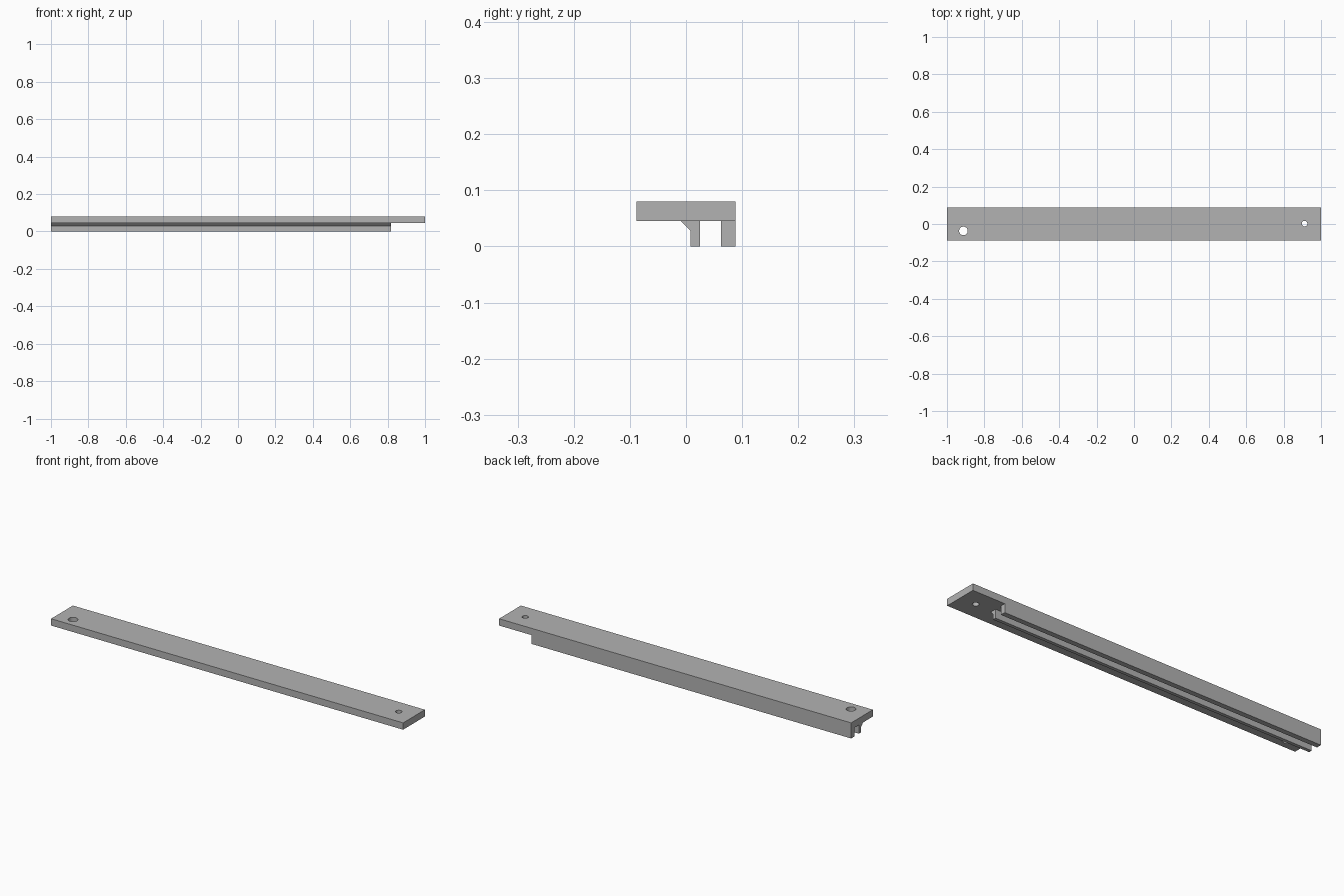
import bpy, bmesh
from mathutils import Matrix

cube = bpy.data.objects.get("Cube")
if cube:
    bpy.data.objects.remove(cube, do_unlink=True)

LEFT, RIGHT, RIB_END = -1.0, 1.0, 0.817
FRONT, BACK = -0.0885, 0.0885
UNDER, TOP = 0.045, 0.08

grey = bpy.data.materials.new("light grey")
grey.use_nodes = True
colour = (0.45, 0.45, 0.45, 1)
grey.diffuse_color = colour
grey.node_tree.nodes["Principled BSDF"].inputs["Base Color"].default_value = colour


def make_object(name, bm):
    bmesh.ops.recalc_face_normals(bm, faces=bm.faces)
    mesh = bpy.data.meshes.new(name)
    bm.to_mesh(mesh)
    bm.free()
    mesh.materials.append(grey)
    obj = bpy.data.objects.new(name, mesh)
    bpy.context.collection.objects.link(obj)
    return obj


def extrude_profile(name, profile, x0, x1):
    """Sweep a (y, z) outline along x."""
    bm = bmesh.new()
    face = bm.faces.new([bm.verts.new((x0, y, z)) for y, z in profile])
    new = bmesh.ops.extrude_face_region(bm, geom=[face])["geom"]
    verts = [v for v in new if isinstance(v, bmesh.types.BMVert)]
    bmesh.ops.translate(bm, verts=verts, vec=(x1 - x0, 0, 0))
    # close the starting end if the extrusion removed it
    if not face.is_valid:
        bmesh.ops.holes_fill(bm, edges=bm.edges)
    return make_object(name, bm)


def box_profile(y0, y1, z0, z1):
    return [(y0, z0), (y1, z0), (y1, z1), (y0, z1)]


def drill(obj, x, y, radius):
    """Cut a round vertical hole through a part."""
    bm = bmesh.new()
    bmesh.ops.create_cone(bm, cap_ends=True, segments=32, radius1=radius,
                          radius2=radius, depth=0.2,
                          matrix=Matrix.Translation((x, y, TOP)))
    cutter = make_object("hole_cutter", bm)
    cutter.hide_render = True
    mod = obj.modifiers.new("hole", "BOOLEAN")
    mod.operation, mod.solver, mod.object = "DIFFERENCE", "EXACT", cutter
    graph = bpy.context.evaluated_depsgraph_get()
    mesh = bpy.data.meshes.new_from_object(obj.evaluated_get(graph))
    obj.modifiers.clear()
    obj.data = mesh
    bpy.data.objects.remove(cutter, do_unlink=True)


# Long flat plate with a hole near each end
plate = extrude_profile("top_plate", box_profile(FRONT, BACK, UNDER, TOP), LEFT, RIGHT)
drill(plate, -0.912, -0.037, 0.023)
drill(plate, 0.912, 0.002, 0.015)

# Back rib, flush with the plate's back edge
extrude_profile("back_rib", box_profile(0.062, BACK, 0, UNDER), LEFT, RIB_END)

# Middle rib with a sloping brace under the plate
brace = [(0.008, 0), (0.025, 0), (0.025, UNDER), (-0.009, UNDER), (0.008, 0.028)]
extrude_profile("middle_rib", brace, LEFT, RIB_END)
